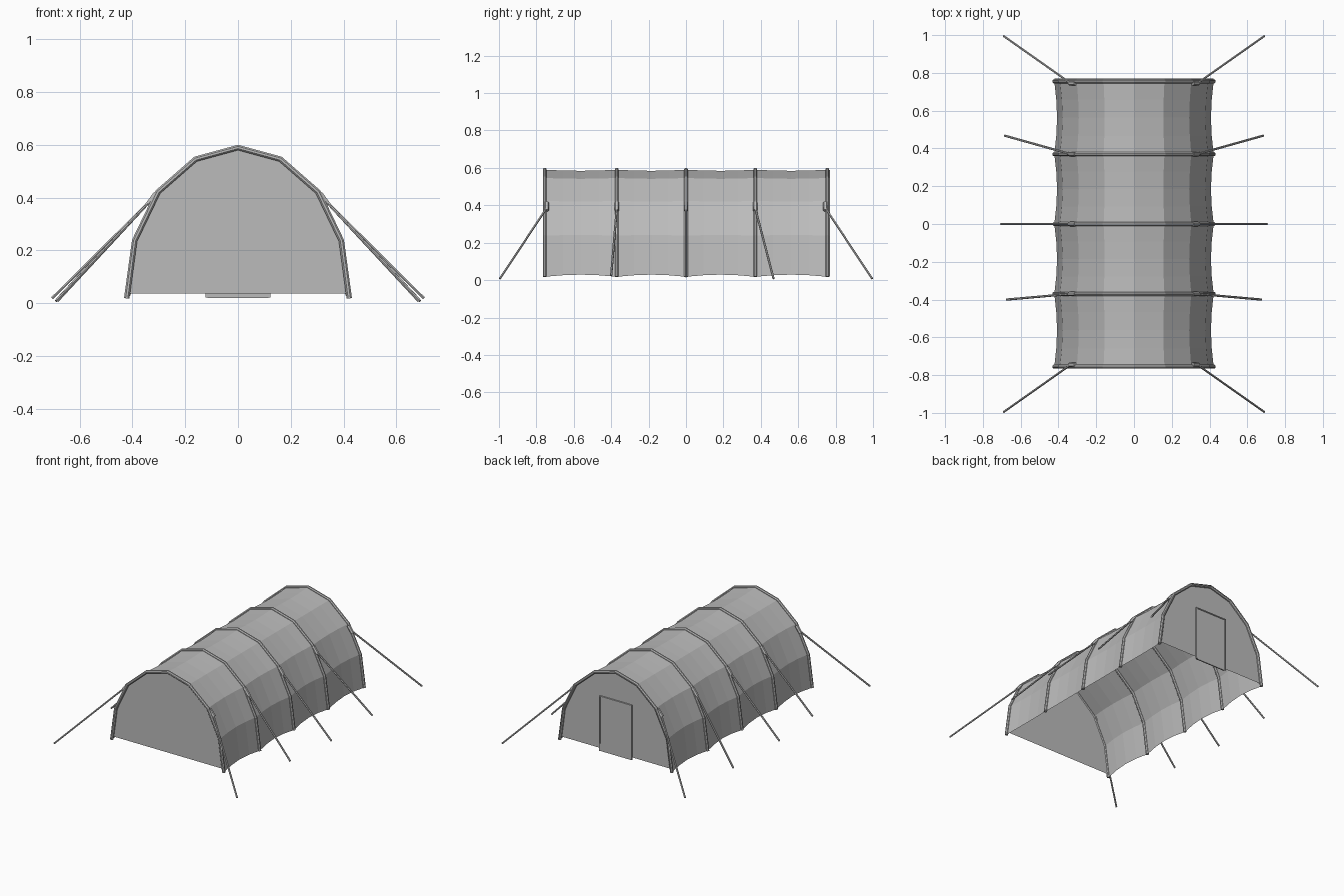
import bpy, bmesh, math
from mathutils import Vector

old = bpy.data.objects.get("Cube")
if old:
    bpy.data.objects.remove(old)

canvas = bpy.data.materials.new("canvas grey")
canvas.use_nodes = True
COLOUR = (0.5, 0.5, 0.5, 1)
canvas.diffuse_color = COLOUR
canvas.node_tree.nodes["Principled BSDF"].inputs["Base Color"].default_value = COLOUR

FRAMES = [-0.755, -0.37, 0, 0.37, 0.755]
HALF = [(0.422, 0.018), (0.392, 0.237), (0.303, 0.422), (0.161, 0.546), (0, 0.59)]
ARCH = [(-x, z) for x, z in HALF] + [(x, z) for x, z in reversed(HALF[:-1])]


def finish(name, bm):
    mesh = bpy.data.meshes.new(name)
    bm.to_mesh(mesh)
    bm.free()
    mesh.materials.append(canvas)
    obj = bpy.data.objects.new(name, mesh)
    bpy.context.collection.objects.link(obj)
    return obj


def tube(name, points, radius, sides=6):
    """Mitred tube through the points."""
    pts = [Vector(p) for p in points]
    bm = bmesh.new()
    rings = []
    for i, p in enumerate(pts):
        before = (p - pts[i - 1]).normalized() if i else None
        after = (pts[i + 1] - p).normalized() if i < len(pts) - 1 else None
        along = ((before or after) + (after or before)).normalized()
        ref = Vector((0, 1, 0)) if abs(along.y) < 0.9 else Vector((0, 0, 1))
        u = along.cross(ref).normalized()
        v = along.cross(u)
        turns = [2 * math.pi * (k + 0.5) / sides for k in range(sides)]
        rings.append([bm.verts.new(p + radius * (u * math.cos(a) + v * math.sin(a)))
                      for a in turns])
    for a, b in zip(rings, rings[1:]):
        for k in range(sides):
            j = (k + 1) % sides
            bm.faces.new((a[k], a[j], b[j], b[k]))
    bm.faces.new(rings[0])
    bm.faces.new(rings[-1])
    bmesh.ops.recalc_face_normals(bm, faces=bm.faces)
    return finish(name, bm)


def box(name, centre, size):
    bm = bmesh.new()
    bmesh.ops.create_cube(bm, size=1)
    bmesh.ops.scale(bm, vec=size, verts=bm.verts)
    bmesh.ops.translate(bm, vec=centre, verts=bm.verts)
    return finish(name, bm)


# Fabric cover, sagging between the hoops
STEPS = 4
bm = bmesh.new()
stations = []
for y0, y1 in zip(FRAMES, FRAMES[1:]):
    for k in range(STEPS):
        t = k / STEPS
        stations.append((y0 + (y1 - y0) * t, math.sin(math.pi * t)))
stations += [(FRAMES[-1], 0), (0.77, 0)]
rows = [[bm.verts.new((x * (1 - 0.035 * s), y, z + s * (0.012 - 0.03 * z)))
         for x, z in ARCH] for y, s in stations]
for a, b in zip(rows, rows[1:]):
    for k in range(len(ARCH) - 1):
        bm.faces.new((a[k], b[k], b[k + 1], a[k + 1]))
finish("fabric_cover", bm)

# End walls
for name, y, flip in (("front_wall", -0.75, False), ("back_wall", 0.75, True)):
    bm = bmesh.new()
    ring = [bm.verts.new((x * 0.985, y, max(z, 0.037))) for x, z in ARCH]
    bm.faces.new(ring if flip else ring[::-1])
    bm.normal_update()
    wall = finish(name, bm)

# Hoops
for i, y in enumerate(FRAMES):
    tube(f"hoop_{i + 1}", [(x, y, z) for x, z in ARCH], 0.011, 8)

# Back door with its surround
box("door_panel", (0, 0.752, 0.205), (0.23, 0.008, 0.37))
tube("door_surround", [(-0.118, 0.756, 0.022), (-0.118, 0.756, 0.392),
                       (0.118, 0.756, 0.392), (0.118, 0.756, 0.022)], 0.007, 4)

# Guy ropes with their clips: hoop y, peg x, peg y, peg z
ROPES = [(-0.745, 0.69, -0.995, 0.008), (-0.37, 0.675, -0.4, 0.025), (0, 0.705, 0, 0.018),
         (0.37, 0.685, 0.468, 0.008), (0.745, 0.69, 0.995, 0.008)]
for side, label in ((1, "left"), (-1, "right")):
    for i, (y, px, py, pz) in enumerate(ROPES):
        top = Vector((side * 0.335, y, 0.385))
        tube(f"{label}_rope_{i + 1}", [top, (side * px, py, pz)], 0.006)
        tube(f"{label}_clip_{i + 1}", [(side * 0.31, y, 0.415), (side * 0.342, y, 0.372)],
             0.012)
